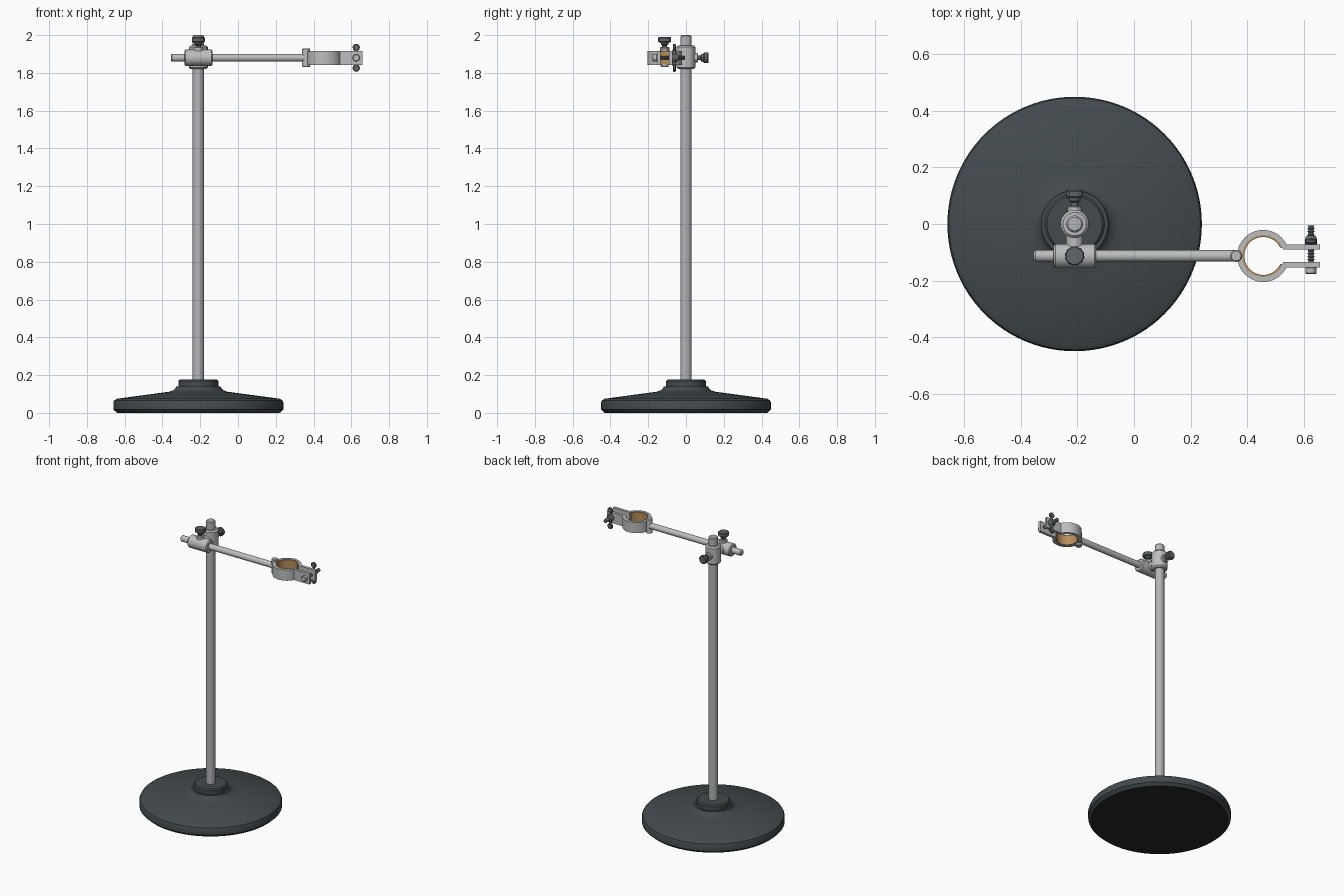
import bpy, bmesh, math
from mathutils import Vector, Matrix

if "Cube" in bpy.data.objects:
    bpy.data.objects.remove(bpy.data.objects["Cube"])


def material(name, rgb):
    m = bpy.data.materials.new(name)
    m.diffuse_color = (*rgb, 1)
    m.use_nodes = True
    m.node_tree.nodes["Principled BSDF"].inputs["Base Color"].default_value = m.diffuse_color
    return m


CAST = material("dark cast iron", (0.055, 0.068, 0.075))
RUBBER = material("black underside", (0.02, 0.02, 0.021))
ROD = material("steel rod", (0.45, 0.46, 0.48))
METAL = material("pale clamp metal", (0.50, 0.51, 0.52))
KNOB = material("dark knob metal", (0.12, 0.135, 0.145))
CORK = material("cork liner", (0.46, 0.27, 0.11))

PX, AY, AZ = -0.21, -0.113, 1.88      # post x, arm y, arm height
RX = 0.457                            # ring centre x
BX = 0.626                            # clamp bolt x


def finish(name, bm, mat):
    bmesh.ops.recalc_face_normals(bm, faces=bm.faces)
    me = bpy.data.meshes.new(name)
    bm.to_mesh(me)
    bm.free()
    ob = bpy.data.objects.new(name, me)
    bpy.context.collection.objects.link(ob)
    me.materials.append(mat)
    bpy.ops.object.select_all(action='DESELECT')
    ob.select_set(True)
    bpy.context.view_layer.objects.active = ob
    bpy.ops.object.shade_smooth_by_angle(angle=math.radians(32))
    return ob


def lathe(name, profile, origin, axis, mat, n=40, flute=0.0):
    """Spin (radius, distance) points round an axis; flute pulls in every other pair."""
    rot = Vector((0, 0, 1)).rotation_difference(Vector(axis)).to_matrix()
    bm = bmesh.new()
    rings = []
    for r, h in profile:
        ring = []
        for i in range(n):
            a = 2 * math.pi * i / n
            rr = r - (flute if i % 4 < 2 else 0)
            p = Vector((rr * math.cos(a), rr * math.sin(a), h))
            ring.append(bm.verts.new(rot @ p + Vector(origin)))
        rings.append(ring)
    for a, b in zip(rings, rings[1:]):
        for i in range(n):
            j = (i + 1) % n
            bm.faces.new((a[i], a[j], b[j], b[i]))
    bm.faces.new(rings[0])
    bm.faces.new(rings[-1])
    return finish(name, bm, mat)


def rod(name, r, a, b, origin, axis, mat, c=0.006, n=40):
    """Cylinder with chamfered ends."""
    return lathe(name, [(r - c, a), (r, a + c), (r, b - c), (r - c, b)],
                 origin, axis, mat, n)


def extrude(name, outline, z0, z1, mat):
    bm = bmesh.new()
    face = bm.faces.new([bm.verts.new((x, y, z0)) for x, y in outline])
    top = bmesh.ops.extrude_face_region(bm, geom=[face])
    verts = [g for g in top["geom"] if isinstance(g, bmesh.types.BMVert)]
    bmesh.ops.translate(bm, verts=verts, vec=(0, 0, z1 - z0))
    return finish(name, bm, mat)


def arc(r, a0, a1, n=48):
    return [(RX + r * math.cos(a0 + (a1 - a0) * i / n),
             AY + r * math.sin(a0 + (a1 - a0) * i / n)) for i in range(n + 1)]


# Round foot with sloping top and collar
foot = lathe("base", [(0.43, 0), (0.45, 0.018), (0.45, 0.055), (0.445, 0.066),
                      (0.43, 0.075), (0.20, 0.106), (0.155, 0.112),
                      (0.132, 0.12), (0.12, 0.132), (0.118, 0.14),
                      (0.106, 0.14), (0.106, 0.168), (0.098, 0.176)],
             (PX, 0, 0), (0, 0, 1), CAST, 96)
foot.data.materials.append(RUBBER)
for p in foot.data.polygons:
    if p.normal.z < -0.95:
        p.material_index = 1

# Upright and cross arm
rod("upright_rod", 0.03, 0.16, 2.0, (PX, 0, 0), (0, 0, 1), ROD)
rod("cross_arm", 0.0205, -0.355, 0.365, (0, AY, AZ), (1, 0, 0), METAL)

# Double clamp: post sleeve, arm sleeve and the neck between them
rod("post_sleeve", 0.05, 1.82, 1.945, (PX, 0, 0), (0, 0, 1), METAL, 0.009)
rod("arm_sleeve", 0.043, -0.074, 0.076, (PX, AY, AZ), (1, 0, 0), METAL)
rod("sleeve_neck", 0.03, 0, 0.113, (PX, AY, AZ), (0, 1, 0), METAL)


# Thumb screws, each with a pale boss, stem and fluted head
def thumb_screw(name, origin, axis, boss, head, r):
    rod(name + "_boss", 0.025, 0.02, boss, origin, axis, METAL, 0.004)
    lathe(name + "_stem", [(0.013, boss - 0.01), (0.013, head - 0.018),
                           (0.02, head - 0.012), (0.022, head)],
          origin, axis, KNOB, 24)
    lathe(name + "_head", [(r - 0.005, head - 0.002), (r, head + 0.003),
                           (r, head + 0.021), (r - 0.004, head + 0.026)],
          origin, axis, KNOB, 48, 0.002)


thumb_screw("arm_screw", (PX, AY, AZ), (0, 0, 1), 0.058, 0.084, 0.035)
thumb_screw("post_screw", (PX, 0, AZ), (0, 1, 0), 0.064, 0.094, 0.029)

# Pin joining the arm to the ring
rod("ring_pin", 0.021, AZ - 0.05, AZ + 0.05, (0.361, AY, 0), (0, 0, 1), METAL, 0.004)

# Split ring with two parallel ears, one continuous outline
Z0, Z1 = AZ - 0.037, AZ + 0.037
gi, go = math.asin(0.022 / 0.074), math.asin(0.041 / 0.092)
EAR = 0.658
outline = arc(0.092, go, 2 * math.pi - go)
outline += [(EAR, AY - 0.041), (EAR, AY - 0.022)]
outline += arc(0.074, 2 * math.pi - gi, gi)
outline += [(EAR, AY + 0.022), (EAR, AY + 0.041)]
extrude("split_ring", outline, Z0, Z1, METAL)

# Cork lining inside the ring
gl = gi + 0.12
extrude("ring_liner", arc(0.0745, gl, 2 * math.pi - gl)
        + arc(0.067, 2 * math.pi - gl, gl), Z0 + 0.002, Z1 - 0.002, CORK)

# Threaded bolt through the ears
thread = [(0.0085 if i % 2 else 0.0125, -0.17 + i * 0.0055) for i in range(31)]
lathe("clamp_bolt", thread, (BX, 0, AZ), (0, 1, 0), KNOB, 20)
rod("bolt_head", 0.019, -0.177, -0.152, (BX, 0, AZ), (0, 1, 0), METAL, 0.003, 24)

# Wing nut: hub plus a mirrored pair of arms and round tips
lathe("wing_nut_hub", [(0.022, -0.073), (0.022, -0.055), (0.015, -0.04)],
      (BX, 0, AZ), (0, 1, 0), KNOB, 24)
for side, s in (("upper", 1), ("lower", -1)):
    lathe(side + "_wing_arm", [(0.012, 0.01), (0.008, 0.045)],
          (BX, -0.062, AZ), (0, 0, s), KNOB, 16)
    rod(side + "_wing_tip", 0.019, -0.07, -0.053, (BX, 0, AZ + s * 0.055),
        (0, 1, 0), KNOB, 0.004, 24)
